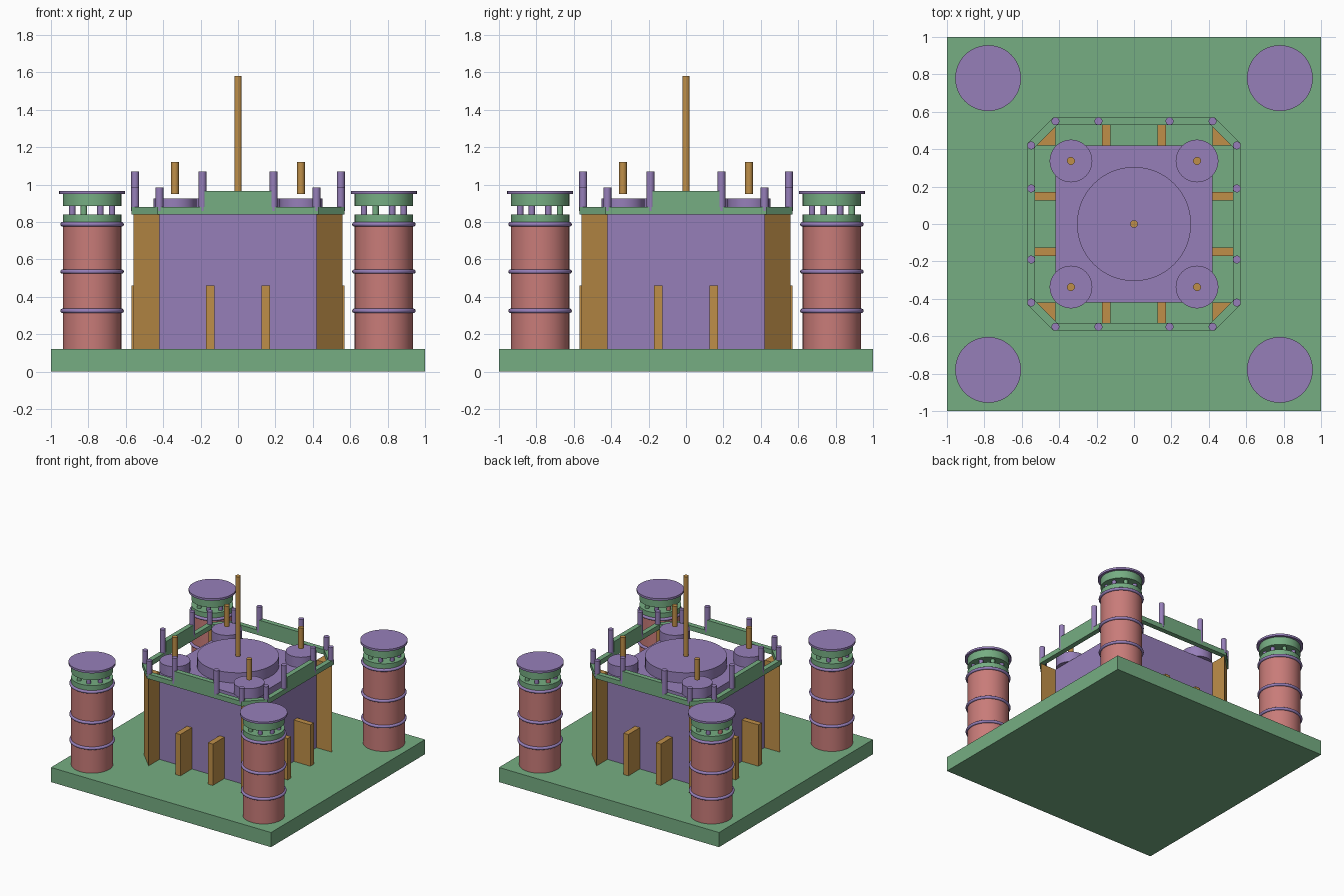
import bpy, bmesh, math
from mathutils import Vector

if "Cube" in bpy.data.objects:
    bpy.data.objects.remove(bpy.data.objects["Cube"], do_unlink=True)


def material(name, rgb):
    m = bpy.data.materials.new(name)
    m.use_nodes = True
    m.diffuse_color = (*rgb, 1)
    m.node_tree.nodes["Principled BSDF"].inputs["Base Color"].default_value = (*rgb, 1)
    return m


GREEN = material("soft green", (0.18, 0.42, 0.225))
PURPLE = material("soft purple", (0.305, 0.212, 0.485))
ORANGE = material("ochre", (0.52, 0.275, 0.066))
RED = material("dusty red", (0.58, 0.20, 0.19))


def finish(bm, name, mat, smooth=False):
    bmesh.ops.recalc_face_normals(bm, faces=bm.faces[:])
    mesh = bpy.data.meshes.new(name)
    bm.to_mesh(mesh)
    bm.free()
    mesh.materials.append(mat)
    ob = bpy.data.objects.new(name, mesh)
    bpy.context.collection.objects.link(ob)
    if smooth:
        bpy.ops.object.select_all(action="DESELECT")
        ob.select_set(True)
        bpy.context.view_layer.objects.active = ob
        bpy.ops.object.shade_smooth_by_angle(angle=math.radians(35))
    return ob


def prism(name, points, z0, z1, mat):
    """Extrude a flat outline from z0 to z1."""
    bm = bmesh.new()
    face = bm.faces.new([bm.verts.new((x, y, z0)) for x, y in points])
    top = bmesh.ops.extrude_face_region(bm, geom=[face])["geom"]
    bmesh.ops.translate(bm, vec=(0, 0, z1 - z0),
                        verts=[v for v in top if isinstance(v, bmesh.types.BMVert)])
    return finish(bm, name, mat)


def box(name, x0, x1, y0, y1, z0, z1, mat):
    return prism(name, [(x0, y0), (x1, y0), (x1, y1), (x0, y1)], z0, z1, mat)


def cylinder(name, x, y, r, z0, z1, mat, sides=48):
    bm = bmesh.new()
    bmesh.ops.create_cone(bm, cap_ends=True, segments=sides, radius1=r, radius2=r, depth=z1 - z0)
    bmesh.ops.translate(bm, verts=bm.verts[:], vec=(x, y, (z0 + z1) / 2))
    return finish(bm, name, mat, True)


def torus(name, x, y, z, major, minor, mat):
    bpy.ops.mesh.primitive_torus_add(location=(x, y, z), major_radius=major, minor_radius=minor,
                                     major_segments=48, minor_segments=10)
    ob = bpy.context.object
    ob.name = name
    ob.data.materials.append(mat)
    bpy.ops.object.shade_smooth_by_angle(angle=math.radians(60))


def turn(points, k):
    """Rotate flat points by k quarter turns."""
    for _ in range(k):
        points = [(-y, x) for x, y in points]
    return points


# Ground slab and central hall
box("base_slab", -1, 1, -1, 1, 0, 0.12, GREEN)
box("main_hall", -0.42, 0.42, -0.42, 0.42, 0.12, 0.84, PURPLE)

# Roof drum and central mast
cylinder("roof_drum", 0, 0, 0.305, 0.84, 0.925, PURPLE, 64)
cylinder("central_mast", 0, 0, 0.02, 0.92, 1.58, ORANGE, 24)


def octagon(r, c):
    return [p for k in range(4) for p in turn([(r, -c), (r, c)], k)]


# Open eight-sided parapet frame
bm = bmesh.new()
loops = [[bm.verts.new((x, y, z)) for x, y in octagon(r, c)]
         for r, c, z in ((0.53, 0.41, 0.84), (0.57, 0.43, 0.84),
                         (0.57, 0.43, 0.88), (0.53, 0.41, 0.88))]
for a, b in zip(loops, loops[1:] + loops[:1]):
    for i in range(8):
        j = (i + 1) % 8
        bm.faces.new((a[i], a[j], b[j], b[i]))
finish(bm, "parapet_frame", GREEN)

for k in range(4):
    # Raised parapet panel in the middle of each side
    prism("parapet_panel", turn([(-0.18, -0.57), (0.18, -0.57), (0.18, -0.53), (-0.18, -0.53)], k),
          0.88, 0.965, GREEN)
    # Triangular corner buttress
    prism("corner_buttress", turn([(0.42, 0.42), (0.56, 0.42), (0.42, 0.56)], k),
          0.12, 0.84, ORANGE)
    for s in (-1, 1):
        # Low wall buttresses
        a, b = s * 0.1475 - 0.0225, s * 0.1475 + 0.0225
        prism("wall_buttress", turn([(a, -0.57), (b, -0.57), (b, -0.42), (a, -0.42)], k),
              0.12, 0.46, ORANGE)
        # Tall posts beside the panels, short posts at the corners
        for name, px, top in (("tall_post", 0.19, 1.07), ("corner_post", 0.42, 0.985)):
            x, y = turn([(s * px, -0.55)], k)[0]
            cylinder(name, x, y, 0.021, 0.86, top, PURPLE, 20)

for sx in (-1, 1):
    for sy in (-1, 1):
        # Small roof turrets with hovering spikes
        x, y = sx * 0.337, sy * 0.337
        cylinder("roof_turret", x, y, 0.114, 0.84, 0.925, PURPLE)
        cylinder("turret_spike", x, y, 0.021, 0.95, 1.12, ORANGE, 20)

        # Corner towers
        x, y = sx * 0.78, sy * 0.78
        cylinder("tower_shaft", x, y, 0.156, 0.12, 0.80, RED)
        for z in (0.325, 0.535, 0.788):
            torus("tower_ring", x, y, z, 0.158, 0.012, PURPLE)
        cylinder("tower_lower_band", x, y, 0.156, 0.80, 0.84, GREEN)
        cylinder("tower_upper_band", x, y, 0.156, 0.885, 0.953, GREEN)
        cylinder("tower_cap", x, y, 0.176, 0.95, 0.967, PURPLE)
        # Ring of little columns in the lantern gap
        colours = (PURPLE, GREEN, PURPLE, RED, PURPLE, GREEN, PURPLE, PURPLE)
        for i, mat in enumerate(colours):
            a = math.tau * (i + 0.5) / len(colours)
            cylinder("tower_column", x + 0.115 * math.cos(a), y + 0.115 * math.sin(a),
                     0.017, 0.835, 0.89, mat, 16)
